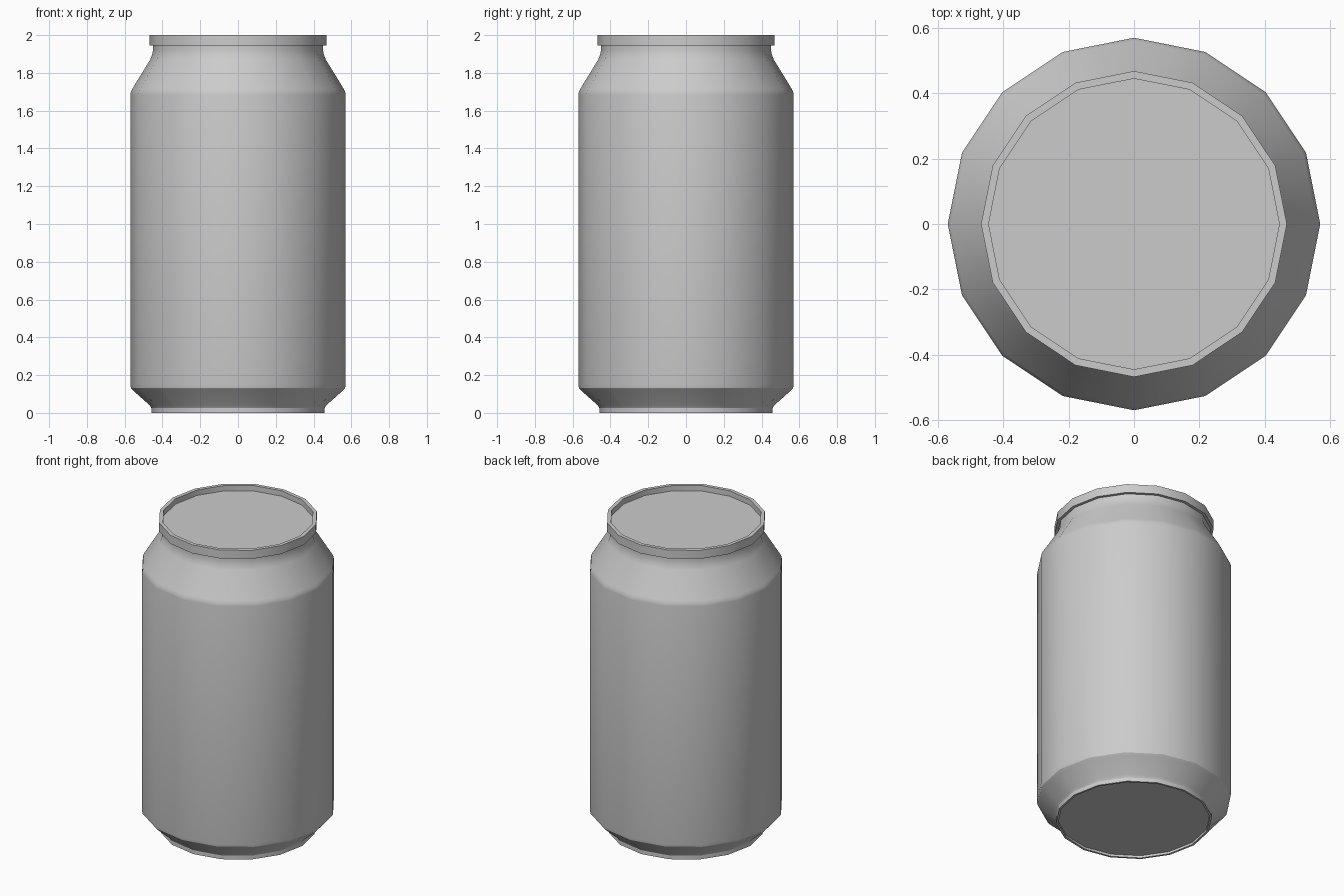
import bpy, bmesh, math

if "Cube" in bpy.data.objects:
    bpy.data.objects.remove(bpy.data.objects["Cube"])

SIDES = 16


def lathe(name, profile):
    """Spin (radius, z) points round z; radius 0 is not used, ends may be capped."""
    bm = bmesh.new()
    rings = []
    for r, z in profile:
        rings.append([bm.verts.new((r * math.cos(2 * math.pi * i / SIDES),
                                    r * math.sin(2 * math.pi * i / SIDES), z))
                      for i in range(SIDES)])
    for a, b in zip(rings, rings[1:]):
        for i in range(SIDES):
            j = (i + 1) % SIDES
            bm.faces.new((a[i], a[j], b[j], b[i]))
    # flat discs closing both ends
    bm.faces.new(rings[0][::-1])
    bm.faces.new(rings[-1])
    bmesh.ops.recalc_face_normals(bm, faces=bm.faces)
    mesh = bpy.data.meshes.new(name)
    bm.to_mesh(mesh)
    bm.free()
    ob = bpy.data.objects.new(name, mesh)
    bpy.context.collection.objects.link(ob)
    bpy.ops.object.select_all(action='DESELECT')
    ob.select_set(True)
    bpy.context.view_layer.objects.active = ob
    bpy.ops.object.shade_smooth_by_angle(angle=math.radians(30))
    return ob


# Whole can: recessed base, foot, body, shoulder, neck, rim and recessed lid
lathe("drink_can", [
    (0.445, 0.015), (0.445, 0.0),                               # base recess
    (0.458, 0.0), (0.458, 0.025), (0.467, 0.04),                # foot
    (0.555, 0.118), (0.567, 0.132), (0.57, 0.15),               # lower bevel
    (0.57, 1.685), (0.567, 1.70), (0.56, 1.715),                # body top
    (0.465, 1.87), (0.455, 1.895), (0.45, 1.92), (0.45, 1.945), # shoulder, neck
    (0.468, 1.945), (0.468, 2.0),                               # rim
    (0.445, 2.0), (0.445, 1.965),                               # lid recess
])
